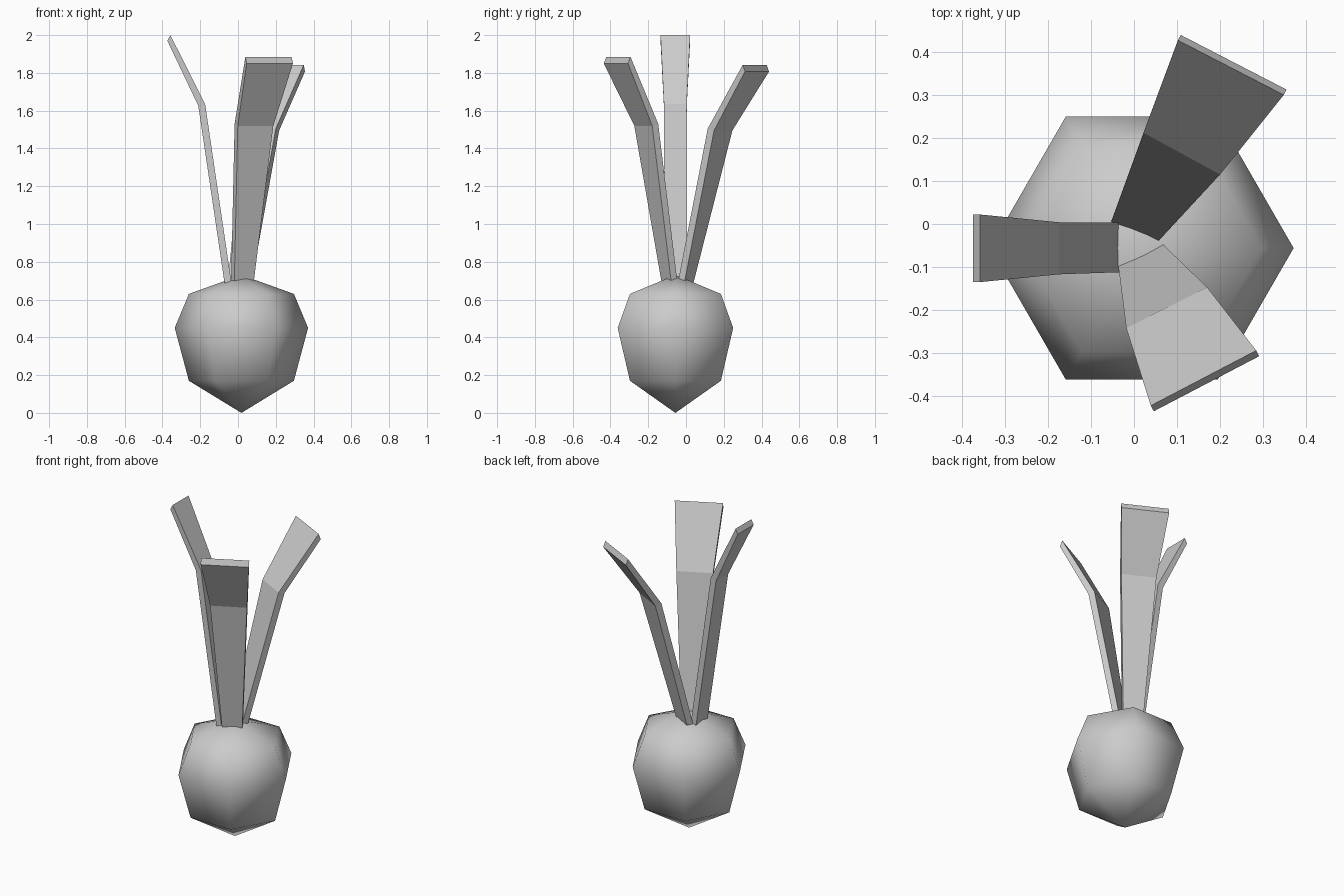
import bpy, bmesh, math

if "Cube" in bpy.data.objects:
    bpy.data.objects.remove(bpy.data.objects["Cube"])

def make_object(name, bm, smooth):
    bmesh.ops.recalc_face_normals(bm, faces=bm.faces)
    for f in bm.faces:
        f.smooth = smooth
    mesh = bpy.data.meshes.new(name)
    bm.to_mesh(mesh)
    bm.free()
    ob = bpy.data.objects.new(name, mesh)
    bpy.context.collection.objects.link(ob)
    return ob

# Bulb: six-sided, three rings between two poles
def bulb(cx, cy, bottom, rings, top):
    bm = bmesh.new()
    loops = [[bm.verts.new((cx + r * math.cos(i * math.pi / 3),
                            cy + r * math.sin(i * math.pi / 3), z)) for i in range(6)]
             for r, z in rings]
    lo, hi = bm.verts.new((cx, cy, bottom)), bm.verts.new((cx, cy, top))
    for i in range(6):
        j = (i + 1) % 6
        bm.faces.new((lo, loops[0][j], loops[0][i]))
        bm.faces.new((hi, loops[-1][i], loops[-1][j]))
        for a, b in zip(loops, loops[1:]):
            bm.faces.new((a[i], a[j], b[j], b[i]))
    return make_object("bulb", bm, True)

bulb(0.018, -0.056, 0.0, [(0.278, 0.17), (0.353, 0.45), (0.278, 0.63)], 0.73)

# Leaf: bent strip; each section is the inner edge (two xy points), its z,
# and the thickness offset as (outward distance, drop)
def leaf(name, angle, sections):
    ox, oy = math.cos(math.radians(angle)), math.sin(math.radians(angle))
    bm = bmesh.new()
    loops = []
    for (ax, ay), (bx, by), z, out, drop in sections:
        dx, dy = ox * out, oy * out
        pts = [(ax, ay, z), (bx, by, z),
               (bx + dx, by + dy, z - drop), (ax + dx, ay + dy, z - drop)]
        loops.append([bm.verts.new(p) for p in pts])
    for a, b in zip(loops, loops[1:]):
        for i in range(4):
            j = (i + 1) % 4
            bm.faces.new((a[i], a[j], b[j], b[i]))
    bm.faces.new(loops[0][::-1])
    bm.faces.new(loops[-1])
    return make_object(name, bm, False)

leaf("left_leaf", 180, [
    ((-0.032, 0.003), (-0.032, -0.112), 0.67, 0.036, 0.005),
    ((-0.174, 0.004), (-0.174, -0.117), 1.635, 0.036, 0.01),
    ((-0.358, 0.022), (-0.358, -0.135), 2.0, 0.016, 0.03)])
leaf("front_leaf", -62, [
    ((-0.037, -0.093), (0.063, -0.043), 0.67, 0.036, 0.005),
    ((-0.018, -0.242), (0.17, -0.147), 1.53, 0.036, 0.01),
    ((0.039, -0.422), (0.284, -0.294), 1.885, 0.015, 0.035)])
leaf("back_leaf", 62, [
    ((-0.055, 0.0), (0.05, -0.047), 0.67, 0.038, 0.005),
    ((0.022, 0.212), (0.2, 0.115), 1.505, 0.038, 0.01),
    ((0.102, 0.427), (0.348, 0.3), 1.842, 0.014, 0.035)])
